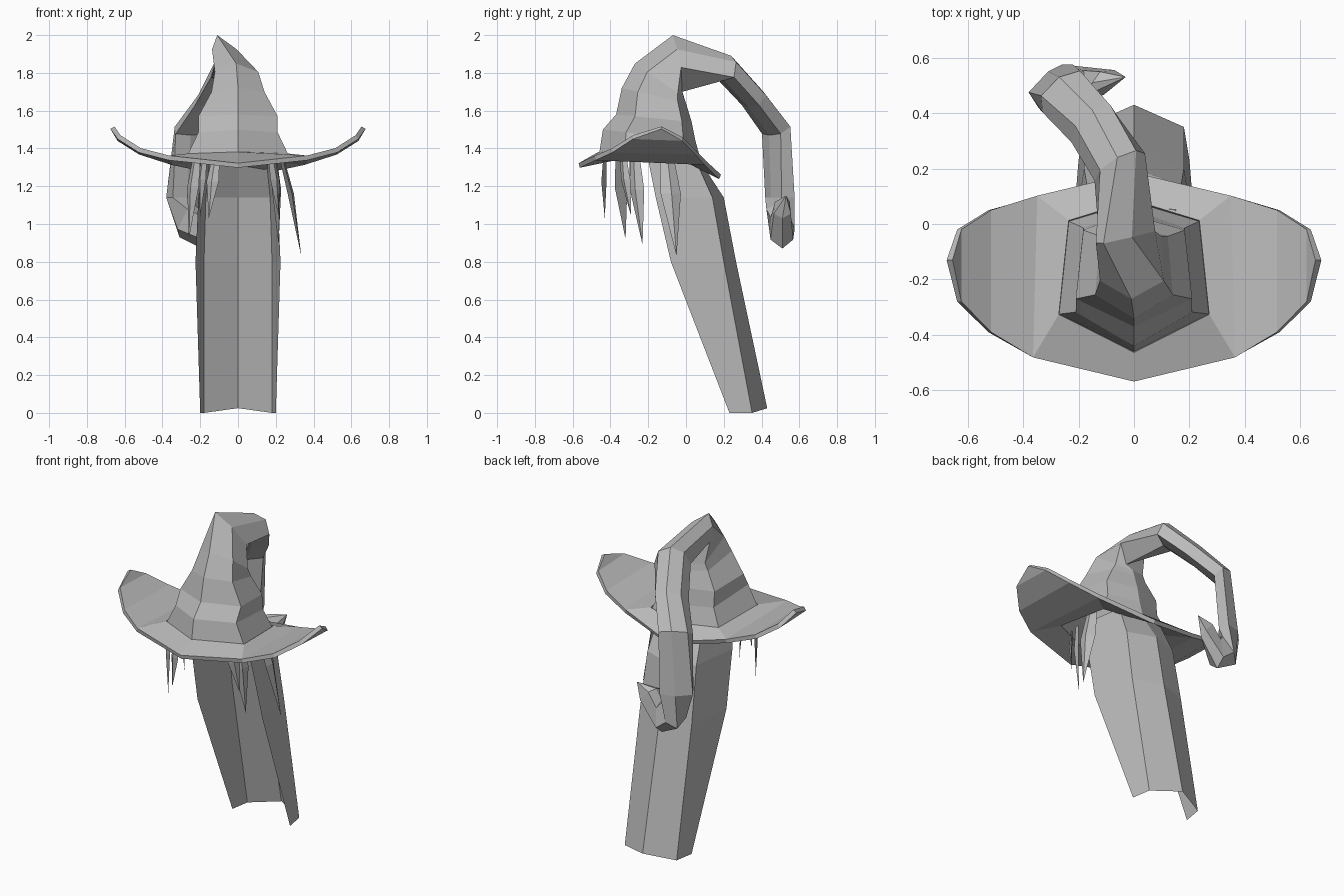
import bpy
import bmesh
from mathutils import Vector

cube = bpy.data.objects.get("Cube")
if cube:
    bpy.data.objects.remove(cube)

grey = bpy.data.materials.new("plain_grey")
grey.use_nodes = True
colour = (0.5, 0.5, 0.5, 1)
grey.diffuse_color = colour
grey.node_tree.nodes["Principled BSDF"].inputs["Base Color"].default_value = colour


def finish(name, bm, thickness=0):
    """Turn a bmesh into a flat shaded grey object."""
    bmesh.ops.recalc_face_normals(bm, faces=bm.faces)
    mesh = bpy.data.meshes.new(name)
    bm.to_mesh(mesh)
    bm.free()
    mesh.materials.append(grey)
    obj = bpy.data.objects.new(name, mesh)
    bpy.context.collection.objects.link(obj)
    if thickness:
        mod = obj.modifiers.new("thickness", 'SOLIDIFY')
        mod.thickness = thickness
        mod.offset = 0


def add_row(bm, points):
    return [bm.verts.new(p) for p in points]


def bridge(bm, a, b, closed=True):
    n = len(a)
    for i in range(n if closed else n - 1):
        j = (i + 1) % n
        bm.faces.new((a[i], a[j], b[j], b[i]))


def cap(bm, row, tip):
    point = bm.verts.new(tip)
    for i, v in enumerate(row):
        bm.faces.new((v, row[(i + 1) % len(row)], point))


def six_ring(outer, inner, side, flare=.87, depth=.87):
    """Six sided section: flare and depth place its inner pair of corners."""
    o, i, s = Vector(outer), Vector(inner), Vector((*side, 0))
    a, b = o.lerp(i, .25), o.lerp(i, depth)
    return [o, a + s, b + s * flare, i, b - s * flare, a - s]


# Crown that bends over into a long hanging tail: outer ridge, inner ridge, side
sections = [
    ((0, -.46, 1.37), (0, .08, 1.33), (.27, 0)),
    ((0, -.44, 1.5), (0, .05, 1.44), (.21, 0)),
    ((0, -.37, 1.58), (0, .03, 1.54), (.21, 0)),
    ((0, -.34, 1.72), (0, 0, 1.64), (.14, 0)),
    ((-.01, -.27, 1.85), (0, -.01, 1.67), (.115, 0)),
    ((-.11, -.07, 2), (.04, -.02, 1.7), (.065, .01), 1.55, .57),
    ((-.06, .24, 1.89), (-.05, .2, 1.76), (.065, .035), 1.4),
    ((-.15, .41, 1.7), (-.14, .33, 1.62), (.065, .035), 1.3),
    ((-.27, .53, 1.53), (-.25, .44, 1.47), (.07, .045), 1.1),
    ((-.31, .55, 1.14), (-.27, .45, 1.14), (.08, .05)),
    ((-.31, .53, .93), (-.23, .47, 1.1), (.03, .06)),
    ((-.19, .51, .87), (-.18, .5, 1.06), (0, .06)),
    ((-.07, .51, 1.03), (-.15, .51, 1.13), (.02, .045)),
]
bm = bmesh.new()
rows = [add_row(bm, six_ring(*s)) for s in sections]
for a, b in zip(rows, rows[1:]):
    bridge(bm, a, b)
cap(bm, rows[-1], (-.03, .53, 1.15))
finish("hat_crown", bm)

# Brim: a six sided collar with an upswept wing on each side
bm = bmesh.new()
collar = add_row(bm, six_ring(*sections[0]))
edge = add_row(bm, [(0, -.565, 1.31), (.365, -.48, 1.35), (.35, .1, 1.325),
                    (0, .18, 1.25), (-.35, .1, 1.325), (-.365, -.48, 1.35)])
bridge(bm, collar, edge)
for sign, front, back in ((1, edge[1], edge[2]), (-1, edge[5], edge[4])):
    for x, y0, y1, z in ((.52, -.39, .05, 1.39), (.63, -.28, -.02, 1.46)):
        new = add_row(bm, [(sign * x, y0, z), (sign * x, y1, z - .01)])
        bm.faces.new((front, back, new[1], new[0]))
        front, back = new
    bm.faces.new((front, back, bm.verts.new((sign * .665, -.13, 1.51))))
finish("hat_brim", bm, .025)

# Long hair: an open fronted folded sheet sweeping back to the ground
bm = bmesh.new()
rows = []
for z, lift, (ex, ey), (sx, sy), cy in (
        (1.34, 0, (.19, -.2), (.15, .05), .07),
        (1.14, 0, (.21, -.16), (.17, .14), .2),
        (.8, 0, (.225, -.08), (.18, .2), .265),
        (0, .025, (.2, .23), (.18, .35), .43)):
    rows.append(add_row(bm, [(-ex, ey, z), (-sx, sy, z), (0, cy, z + lift),
                             (sx, sy, z), (ex, ey, z)]))
for a, b in zip(rows, rows[1:]):
    bridge(bm, a, b, closed=False)
finish("long_hair", bm)


# Loose pointed locks under the brim
def lock(name, root, tip, width):
    root, tip = Vector(root), Vector(tip)
    out = Vector((root.x, root.y + .15, 0)).normalized() * width
    across = Vector((-out.y, out.x, 0))
    bm = bmesh.new()
    rows = []
    for t, size in ((0, .7), (.35, 1)):
        c = root.lerp(tip, t) + out * .4 * t
        rows.append(add_row(bm, [c + out * .4 * size, c + across * size,
                                 c - across * size]))
    bridge(bm, *rows)
    cap(bm, rows[1], tip)
    finish(name, bm)


lock("left_side_lock", (.23, -.1, 1.34), (.335, -.05, .83), .055)
lock("left_temple_lock", (.19, -.27, 1.34), (.215, -.23, .89), .045)
lock("left_front_lock", (.18, -.33, 1.34), (.215, -.29, 1.04), .035)
lock("right_temple_lock", (-.22, -.35, 1.34), (-.26, -.32, .92), .045)
lock("right_front_lock", (-.12, -.43, 1.33), (-.155, -.43, 1.03), .035)
lock("right_inner_lock", (-.18, -.28, 1.34), (-.2, -.24, 1.04), .035)
